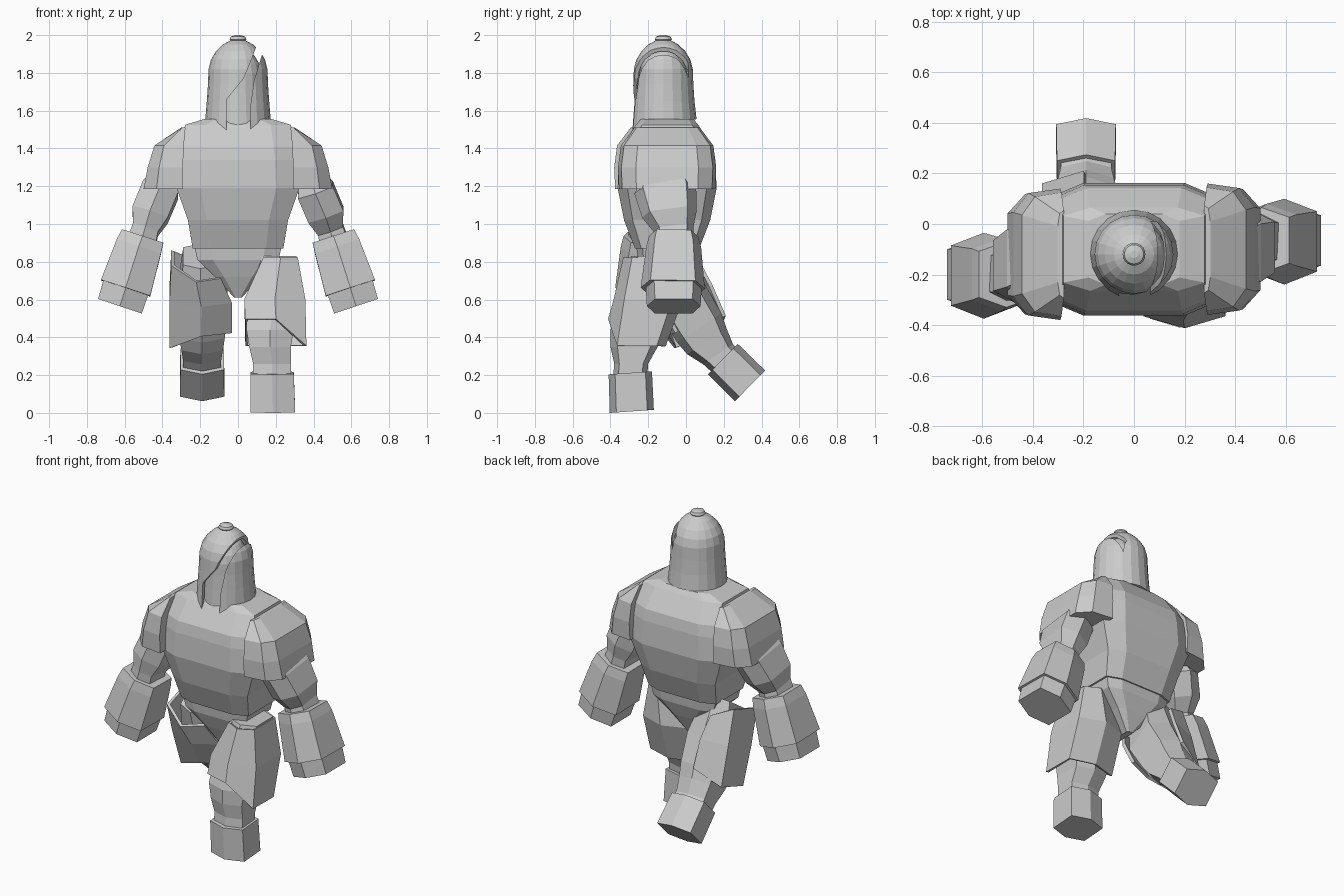
import bpy
import bmesh
import math
from mathutils import Vector

if "Cube" in bpy.data.objects:
    bpy.data.objects.remove(bpy.data.objects["Cube"], do_unlink=True)

stone = bpy.data.materials.new("stone_grey")
stone.use_nodes = True
stone.diffuse_color = (0.6, 0.6, 0.6, 1)
stone.node_tree.nodes["Principled BSDF"].inputs["Base Color"].default_value = (0.6, 0.6, 0.6, 1)

# Cross-sections in unit half-width and half-depth
HEX = [(1, .7), (0, 1), (-1, .7), (-1, -.7), (0, -1), (1, -.7)]
BODY = [(1, .8), (.62, 1), (-.62, 1), (-1, .8), (-1, -.8), (-.62, -1), (.62, -1), (1, -.8)]
PAD = [(1, .65), (.35, .95), (-1, 1.02), (-1, -1.02), (.35, -.95), (1, -.65)]
WRAP = [(-1, -.65), (0, -1), (1, -.7), (1, .7), (0, 1)]
ROUND = [(math.cos(i * math.tau / 20), math.sin(i * math.tau / 20)) for i in range(20)]


def finish(name, bm):
    bmesh.ops.recalc_face_normals(bm, faces=bm.faces)
    mesh = bpy.data.meshes.new(name)
    bm.to_mesh(mesh)
    bm.free()
    mesh.materials.append(stone)
    obj = bpy.data.objects.new(name, mesh)
    bpy.context.collection.objects.link(obj)
    return obj


def inner_side(u, v):
    return min(1, 1 - u)


def inner_front(u, v):
    return min(1, 1 - u) if v < 0 else 0


def loft(name, rings, section=HEX, axis=None, side=1, closed=True, caps=True,
         slant=(0, 0), rule=inner_side):
    """Skin rings of (x, y, z, half_width, half_depth), square to the axis.
    The slant lifts part of the first and last ring, chosen by the rule."""
    bm = bmesh.new()
    if axis is None:
        axis = Vector(rings[0][:3]) - Vector(rings[-1][:3])
    axis = Vector(axis).normalized()
    across = (Vector((1, 0, 0)) - axis * axis.x).normalized()
    deep = axis.cross(across)
    lift = [slant[0]] + [0] * (len(rings) - 2) + [slant[1]]
    loops = []
    for (x, y, z, w, d), rise in zip(rings, lift):
        loop = []
        for u, v in section:
            p = Vector((x, y, z)) + across * (u * w * side) + deep * (v * d)
            p.z += rise * rule(u, v)
            loop.append(bm.verts.new(p))
        loops.append(loop)
    n = len(section)
    for a, b in zip(loops, loops[1:]):
        for i in range(n if closed else n - 1):
            j = (i + 1) % n
            bm.faces.new((a[i], a[j], b[j], b[i]))
    if caps:
        bm.faces.new(loops[0])
        bm.faces.new(loops[-1])
    return finish(name, bm)


def thicken(obj, amount, offset):
    mod = obj.modifiers.new("thickness", 'SOLIDIFY')
    mod.thickness = amount
    mod.offset = offset


UP = (0, 0, 1)

# Torso and hips
loft("torso", [(0, -.1, z, w, d) for z, w, d in (
    (1.555, .18, .14), (1.525, .28, .165), (1.41, .305, .242), (1.34, .315, .255),
    (1.19, .325, .262), (1.02, .265, .228), (.87, .24, .17))], BODY, UP)
loft("pelvis", [(0, -.1, z, w, d) for z, w, d in (
    (.9, .235, .165), (.81, .215, .155), (.72, .12, .12), (.61, .02, .07))], BODY, UP)

# Arms: shoulder pad, upper arm, cuff and fist
for label, s, pad_y, top_y, hand_y in (("left", 1, -.1, -.11, -.065),
                                       ("right", -1, -.12, -.14, -.2)):
    loft(label + "_shoulder_pad", [
        (s * .29, pad_y, 1.51, .012, .17), (s * .365, pad_y, 1.415, .078, .24),
        (s * .385, pad_y, 1.3, .093, .255), (s * .395, pad_y, 1.185, .105, .25)], PAD, UP, s)
    loft(label + "_upper_arm", [
        (s * .385, top_y, 1.26, .065, .12), (s * .41, top_y, 1.18, .098, .165),
        (s * .465, (top_y + hand_y) / 2, 1.05, .098, .145),
        (s * .49, hand_y, .97, .07, .105), (s * .51, hand_y, .9, .075, .105)])
    loft(label + "_cuff", [
        (s * .505, hand_y, .935, .115, .13), (s * .525, hand_y, .88, .123, .145),
        (s * .595, hand_y - .005, .66, .137, .17)])
    loft(label + "_fist", [
        (s * .58, hand_y, .7, .12, .145), (s * .595, hand_y, .66, .125, .148),
        (s * .625, hand_y, .565, .122, .142)])

# Forward left leg
loft("left_leg", [
    (.22, -.17, .83, .09, .12), (.19, -.2, .6, .14, .15), (.17, -.265, .44, .125, .135),
    (.17, -.275, .35, .11, .125), (.18, -.29, .26, .1, .09), (.18, -.295, .2, .1, .09)],
    axis=UP)
loft("left_foot", [(.18, -.295, .212, .115, .115), (.185, -.287, .008, .118, .117)],
     axis=(0, -.07, 1))
plate = loft("left_thigh_plate", [
    (.225, -.18, .82, .085, .145), (.195, -.2, .6, .155, .175), (.2, -.26, .355, .155, .145)],
    HEX, UP, caps=False, slant=(0, .14), rule=inner_front)
thicken(plate, .016, 0)

# Trailing right leg
loft("right_leg", [
    (-.2, -.1, .83, .09, .12), (-.19, -.02, .6, .135, .145), (-.19, .07, .45, .12, .14),
    (-.19, .11, .38, .11, .125), (-.19, .17, .31, .1, .095), (-.19, .22, .265, .1, .095)],
    axis=(0, -.5, .75))
loft("right_foot", [(-.19, .195, .285, .115, .113), (-.19, .339, .143, .118, .114)])
plate = loft("right_thigh_plate", [
    (-.22, -.1, .82, .125, .17), (-.195, -.03, .62, .16, .17), (-.195, .05, .38, .16, .16)],
    WRAP, (0, -.3, .9), -1, closed=False, caps=False, slant=(-.07, .08))
thicken(plate, .02, 0)

# Helmet: inner head, split outer dome and knob
DOME = ((1.52, .176), (1.65, .165), (1.74, .159), (1.82, .156), (1.87, .143),
        (1.915, .116), (1.95, .08), (1.972, .04))
loft("inner_head", [(0, -.12, z - .025, r - .028, r - .028) for z, r in DOME], ROUND, UP)
helmet = loft("helmet", [(0, -.12, z, r, r) for z, r in DOME], ROUND, UP)
bm = bmesh.new()
bm.from_mesh(helmet.data)
base = min(bm.faces, key=lambda f: f.calc_center_median().z)
for v in base.verts:
    v.co.z += (v.co.y + .12) * .2
bmesh.ops.delete(bm, geom=[base], context='FACES_ONLY')
bm.to_mesh(helmet.data)
bm.free()
thicken(helmet, .02, -1)

# Slanted face slit cut through the dome
slit = [(-.06, 1.4), (-.06, 1.66), (.03, 1.77), (.075, 1.88), (.105, 1.96),
        (.17, 1.96), (.125, 1.89), (.085, 1.76), (.065, 1.62), (.065, 1.4)]
bm = bmesh.new()
face = bm.faces.new([bm.verts.new((x, -.5, z)) for x, z in slit])
extruded = bmesh.ops.extrude_face_region(bm, geom=[face])["geom"]
for v in extruded:
    if isinstance(v, bmesh.types.BMVert):
        v.co.y = .01
cutter = finish("slit_cutter", bm)
cutter.hide_render = True
cut = helmet.modifiers.new("slit", 'BOOLEAN')
cut.operation = 'DIFFERENCE'
cut.solver = 'EXACT'
cut.object = cutter
bpy.context.view_layer.update()
graph = bpy.context.evaluated_depsgraph_get()
result = bpy.data.meshes.new_from_object(helmet.evaluated_get(graph))
helmet.modifiers.clear()
helmet.data = result
bpy.data.objects.remove(cutter, do_unlink=True)

loft("helmet_knob", [(0, -.12, z, r, r) for z, r in (
    (1.965, .035), (1.978, .045), (1.992, .038), (2.0, .015))], ROUND, UP)
